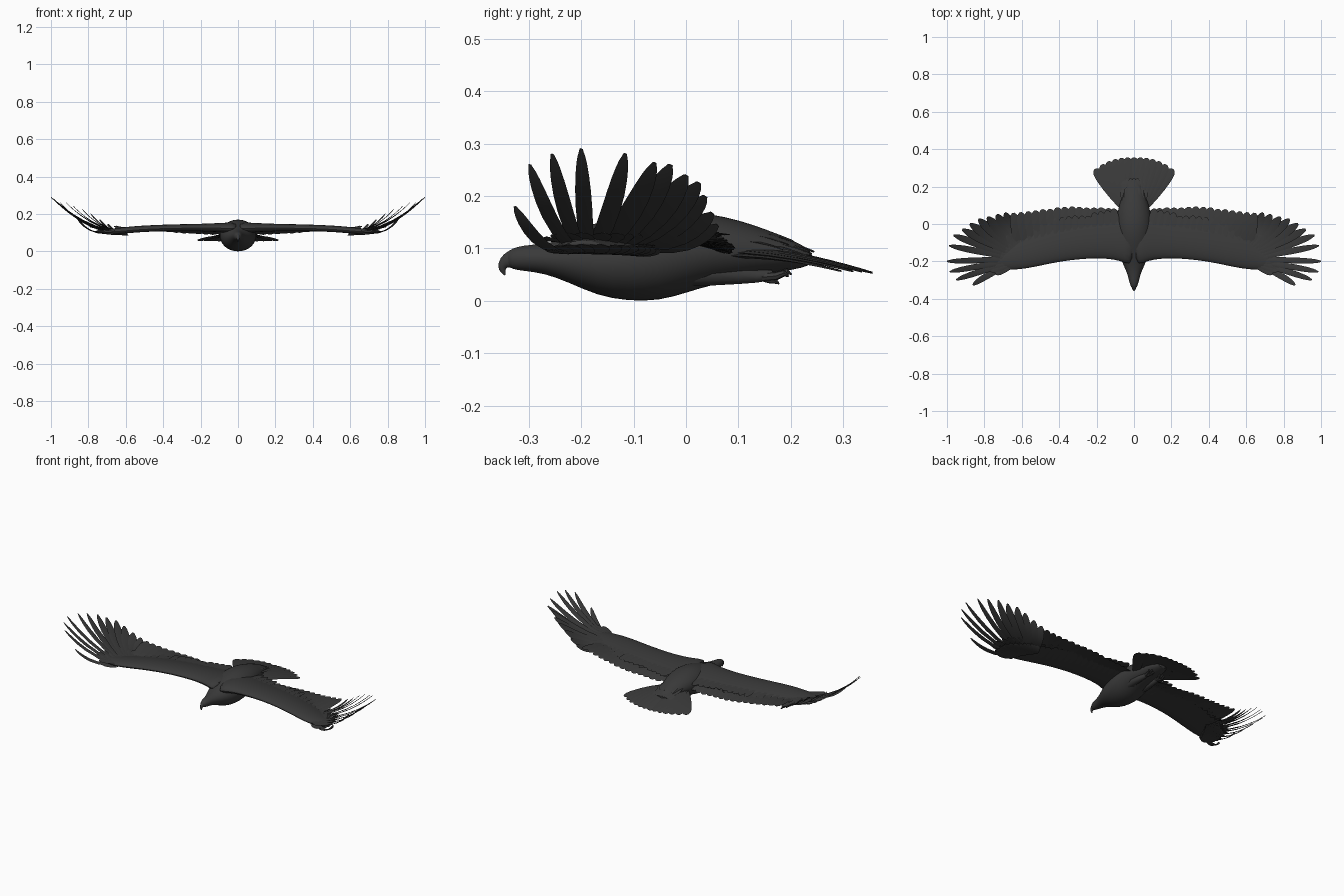
import bpy, bmesh, math, random
from mathutils import Vector

if "Cube" in bpy.data.objects:
    bpy.data.objects.remove(bpy.data.objects["Cube"])

random.seed(4)
plumage = bpy.data.materials.new("dark plumage")
plumage.diffuse_color = (0.042, 0.042, 0.042, 1)
plumage.use_nodes = True
plumage.node_tree.nodes["Principled BSDF"].inputs["Base Color"].default_value = plumage.diffuse_color


def finish(bm, name, mirror=False, subsurf=0, angle=40):
    bmesh.ops.recalc_face_normals(bm, faces=bm.faces)
    me = bpy.data.meshes.new(name)
    bm.to_mesh(me)
    bm.free()
    ob = bpy.data.objects.new(name, me)
    bpy.context.collection.objects.link(ob)
    me.materials.append(plumage)
    bpy.ops.object.select_all(action='DESELECT')
    ob.select_set(True)
    bpy.context.view_layer.objects.active = ob
    bpy.ops.object.shade_smooth_by_angle(angle=math.radians(angle))
    if subsurf:
        ob.modifiers.new("smooth", 'SUBSURF').levels = subsurf
    if mirror:
        ob.modifiers.new("mirror", 'MIRROR')
    return ob


def loft(bm, rings):
    """Skin a list of equal-length point rings and cap both ends."""
    rows = [[bm.verts.new(p) for p in r] for r in rings]
    n = len(rows[0])
    for a, b in zip(rows, rows[1:]):
        for i in range(n):
            bm.faces.new((a[i], a[(i + 1) % n], b[(i + 1) % n], b[i]))
    bm.faces.new(rows[0])
    bm.faces.new(rows[-1])


def tube(bm, pts, n=10, squash=1.0):
    """Round tube through (x, y, z, radius) points."""
    rings = []
    for i, p in enumerate(pts):
        a, b = pts[max(i - 1, 0)], pts[min(i + 1, len(pts) - 1)]
        d = (Vector(b[:3]) - Vector(a[:3])).normalized()
        s = Vector((1, 0, 0))
        s = (s - d * s.dot(d)).normalized()
        u = d.cross(s)
        rings.append([Vector(p[:3]) + p[3] * (s * squash * math.cos(t) + u * math.sin(t))
                      for t in (2 * math.pi * k / n for k in range(n))])
    loft(bm, rings)


def feather(bm, base, tip, width, up=(0, 0, 1), bend=0.0, roll=0.0, thick=0.003, point=0.5, root=.55):
    """Thin blade with a rounded tip and raised shaft; bend sags the middle."""
    base, tip, up = Vector(base), Vector(tip), Vector(up)
    d = (tip - base).normalized()
    side = d.cross(up).normalized()
    nrm = side.cross(d)
    side, nrm = (side * math.cos(roll) + nrm * math.sin(roll),
                 nrm * math.cos(roll) - side * math.sin(roll))
    rings = []
    for t in (0, .15, .35, .55, .7, .82, .9, .95, .985, 1):
        c = base.lerp(tip, t) - up * bend * 4 * t * (1 - t)
        w = width / 2 * (root + (1 - root) * min(t / .45, 1))
        if t > .55:
            w *= max(1 - ((t - .55) / .45) ** (1.5 / point), 0.04) ** 0.5
        h = thick * (1 - .6 * t)
        rings.append([c + side * w - nrm * h * .4, c + side * w * .3 + nrm * h,
                      c - side * w - nrm * h * .4, c - side * w * .2 - nrm * h])
    loft(bm, rings)


def interp(table, x):
    for a, b in zip(table, table[1:]):
        if x <= b[0]:
            f = max(0, (x - a[0]) / (b[0] - a[0]))
            return [p + (q - p) * f for p, q in zip(a[1:], b[1:])]
    return list(table[-1][1:])


# Body with head: y, bottom z, top z, half width
body = [(-.344, .068, .092, .010), (-.332, .060, .100, .018), (-.312, .057, .106, .025),
        (-.27, .052, .109, .034), (-.225, .035, .118, .054), (-.17, .009, .137, .080),
        (-.11, -.002, .158, .095), (-.05, -.001, .171, .100), (.0, .014, .172, .098),
        (.05, .030, .166, .092), (.10, .038, .155, .080), (.15, .049, .138, .064),
        (.20, .058, .118, .050), (.245, .068, .094, .030)]
bm = bmesh.new()
loft(bm, [[(w * math.cos(t), y, (lo + hi) / 2 + (hi - lo) / 2 * math.sin(t))
           for t in (2 * math.pi * k / 20 for k in range(20))] for y, lo, hi, w in body])
finish(bm, "body", subsurf=1)

# Hooked beak
bm = bmesh.new()
tube(bm, [(0, -.318, .081, .021), (0, -.335, .079, .019), (0, -.347, .073, .013),
          (0, -.352, .064, .009), (0, -.349, .055, .005), (0, -.345, .048, .001)], squash=.75)
finish(bm, "beak", subsurf=1)

# Wing arm: x, leading y, rear y, centre z, thickness
arm = [(0, -.225, .07, .120, .068), (.05, -.210, .06, .123, .062), (.10, -.190, .04, .124, .053),
       (.20, -.184, .02, .124, .043), (.30, -.190, .01, .124, .040), (.40, -.203, -.01, .122, .038),
       (.50, -.224, -.035, .118, .038), (.58, -.240, -.06, .112, .038), (.65, -.247, -.08, .105, .034),
       (.71, -.244, -.11, .104, .025), (.76, -.232, -.15, .108, .010)]
bm = bmesh.new()
rings = []
for x, yl, yt, z, th in arm:
    ring = []
    for k in range(18):
        t = 2 * math.pi * k / 18
        c = (1 - math.cos(t)) / 2
        ring.append((x, yl + (yt - yl) * c,
                     z + .006 * math.sin(math.pi * c) - .004 * c
                     + th * .62 * math.sin(t) * (1 - .62 * c)))
    rings.append(ring)
loft(bm, rings)
finish(bm, "wing_arm", mirror=True, subsurf=1)

# Primary feathers: tip x, y, z, width
tips = [(.862, -.326, .180, .034), (.950, -.298, .260, .032), (.985, -.255, .280, .032),
        (1.0, -.200, .290, .032), (.988, -.116, .281, .036), (.965, -.060, .264, .044),
        (.918, -.030, .260, .052), (.878, .000, .240, .058), (.832, .024, .226, .060),
        (.785, .036, .200, .062), (.735, .050, .168, .062), (.69, .060, .145, .060)]
bm = bmesh.new()
for i, (x, y, z, w) in enumerate(tips):
    f = i / 11
    base = (.675 - .07 * f, -.222 + .125 * f, .098 + .010 * f)
    feather(bm, base, (x, y, z), w, up=(-.35, 0, .94), bend=.032 - .012 * f,
            roll=.14, point=.68, root=.8)
finish(bm, "primary_feathers", mirror=True)

# Secondary feathers along the rear of the wing
edge = [(.08, .07, .092), (.14, .088, .090), (.30, .092, .098), (.42, .086, .108),
        (.54, .073, .120), (.66, .060, .138)]
bm = bmesh.new()
for i in range(15):
    x = .10 + .039 * i
    y, z = interp(edge, x)
    yr, zc = interp(arm, x)[1:3]
    feather(bm, (x - .015 - .025 * i / 14, yr - .07, zc - .003), (x, y + random.uniform(-.004, .004), z),
            .056, bend=-.003, roll=.12, point=.4, root=.8)
finish(bm, "secondary_feathers", mirror=True)

# Covert rows above and below the arm
bm = bmesh.new()
for top, reach, n in ((1, .035, 17), (1, -.03, 17), (-1, .02, 17)):
    for i in range(n):
        x = .11 + .55 * i / (n - 1)
        yl, yr, zc, th = interp(arm, x)
        lift = th * .2 if reach < 0 else th * .1
        y = yr + reach + random.uniform(-.012, .012)
        feather(bm, (x - .02, yr - .09, zc + top * th * .3), (x, y, zc + top * lift - .003),
                .044, roll=.08 * top, thick=.002, point=.4)
finish(bm, "covert_feathers", mirror=True)

# Short coverts covering the primary roots, above and below
bm = bmesh.new()
for i, (x, y, z, w) in enumerate(tips):
    f = i / 11
    for z0, reach in ((.114, .42), (.092, .36)):
        root = Vector((.655 - .06 * f, -.222 + .11 * f, z0))
        mid = root.lerp(Vector((x, y, z)), reach)
        mid.z = z0 + .003 + .18 * (mid.z - z0)
        feather(bm, root, mid, .040, up=(-.25, 0, .97), bend=.004, roll=.1, root=.7)
finish(bm, "primary_coverts", mirror=True)

# Tail fan, arched so the outer feathers sit lower
bm = bmesh.new()
for i in range(13):
    s = (i - 6) / 6
    a = abs(s)
    feather(bm, (.06 * s, .09, .108 - .022 * a * a), (.208 * s, .356 - .062 * a ** 2.6, .053 + .004 * a),
            .060, bend=-.006, roll=.08 * (1 if s >= 0 else -1), thick=.004, point=.28, root=.6)
finish(bm, "tail_feathers")

# Tail coverts over the fan root
bm = bmesh.new()
for y, z, spread, n in ((.245, .094, .075, 9), (.205, .114, .06, 7)):
    for i in range(n):
        s = 2 * i / (n - 1) - 1
        feather(bm, (.045 * s, y - .12, z + .034 - .03 * s * s), (spread * s, y - .02 * s * s, z - .016 * s * s),
                .034, bend=-.004)
finish(bm, "tail_coverts")

# Tucked legs and feet with curled toes
bm = bmesh.new()
tube(bm, [(.040, -.01, .052, .024), (.042, .05, .052, .024), (.040, .10, .049, .018),
          (.038, .135, .047, .013), (.037, .165, .049, .010)])
for dx, y, z in ((-.014, .196, .054), (0, .202, .058), (.014, .196, .055), (.0, .178, .040)):
    m = .5 * (y + .150)
    tube(bm, [(.037 + dx * .3, .145, .045, .008), (.037 + dx * .7, m, (z + .044) / 2 - .002, .008),
              (.037 + dx, y - .008, z - .002, .006), (.037 + dx, y, z - .008, .001)], n=7)
finish(bm, "leg", mirror=True)
